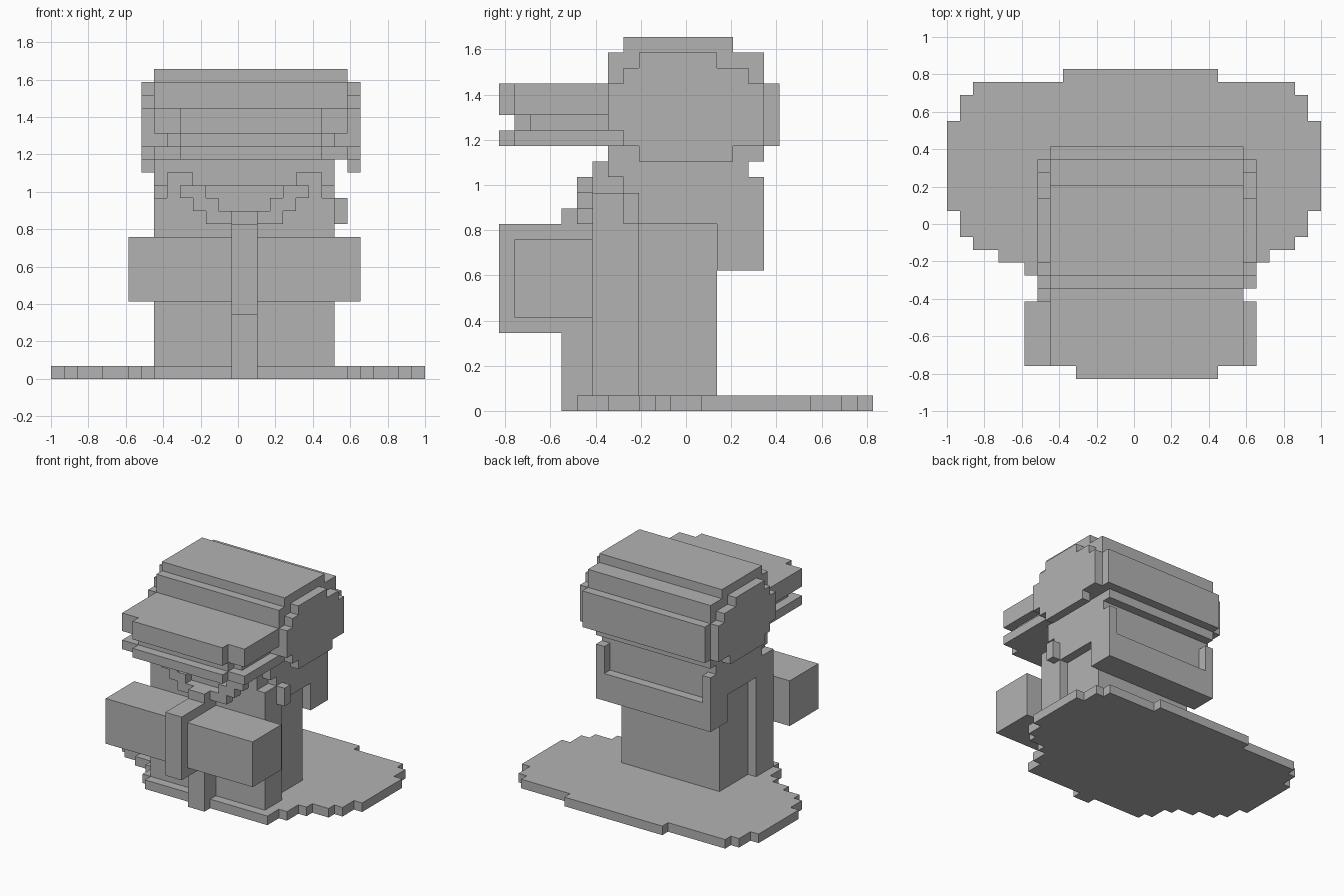
import bpy
import bmesh
from mathutils import Vector

cube = bpy.data.objects.get("Cube")
if cube:
    bpy.data.objects.remove(cube, do_unlink=True)

U = 2 / 29                        # one block
ORIGIN = Vector((-14.5, -12, 0))  # grid corner in blocks

grey = bpy.data.materials.new("plain_grey")
grey.use_nodes = True
grey.diffuse_color = (0.45, 0.45, 0.45, 1)
grey.node_tree.nodes["Principled BSDF"].inputs["Base Color"].default_value = grey.diffuse_color


def stepped(name, rows, lo, hi, place):
    """Extrude a stepped outline. Each row is (start, end, left, right)."""
    right = [p for a, b, l, r in rows for p in ((r, a), (r, b))]
    left = [p for a, b, l, r in reversed(rows) for p in ((l, b), (l, a))]
    bm = bmesh.new()
    verts = [bm.verts.new((ORIGIN + Vector(place(u, v, lo))) * U) for u, v in right + left]
    face = bm.faces.new(verts)
    ext = bmesh.ops.extrude_face_region(bm, geom=[face])
    shift = (Vector(place(0, 0, hi)) - Vector(place(0, 0, lo))) * U
    bmesh.ops.translate(bm, vec=shift,
                        verts=[g for g in ext["geom"] if isinstance(g, bmesh.types.BMVert)])
    bmesh.ops.recalc_face_normals(bm, faces=bm.faces)
    mesh = bpy.data.meshes.new(name)
    bm.to_mesh(mesh)
    bm.free()
    mesh.materials.append(grey)
    obj = bpy.data.objects.new(name, mesh)
    bpy.context.collection.objects.link(obj)
    return obj


def plan(name, z0, z1, *rows):      # rows: y0, y1, x0, x1
    return stepped(name, rows, z0, z1, lambda u, v, w: (u, v, w))


def side(name, x0, x1, *rows):      # rows: z0, z1, y0, y1
    return stepped(name, rows, x0, x1, lambda u, v, w: (w, u, v))


def box(name, x0, x1, y0, y1, z0, z1):
    return plan(name, z0, z1, (y0, y1, x0, x1))


# Ground slab with a rounded, stepped rim
plan("base", 0, 1, (5, 6, 8, 23), (6, 7, 7, 23), (7, 8, 7, 24), (8, 9, 6, 24),
     (9, 10, 4, 25), (10, 11, 2, 27), (11, 13, 1, 28), (13, 20, 0, 29),
     (20, 22, 1, 28), (22, 23, 2, 27), (23, 24, 9, 21))

# Body with narrower rear half, then shoulders and neck
plan("lower_body", 1, 12, (6, 9, 8, 22), (9, 14, 9, 21))
plan("shoulders", 12, 14, (6, 16, 8, 22))
plan("upper_shoulders", 14, 15, (6, 8, 9, 21), (8, 16, 8, 22))
plan("neck", 15, 16, (7, 16, 8, 22))
plan("chin", 16, 17, (7, 17, 8, 22))
box("shoulder_stub", 22, 23, 8, 9, 12, 14)

# Cape on the back, with raised posts at its edges
box("cape", 8, 22, 14, 16, 9, 12)
box("cape_ledge", 8, 22, 16, 17, 9, 12)
for label, x in (("right", 8), ("left", 21)):
    box(label + "_cape_post", x, x + 1, 16, 17, 12, 15)

# Collar points and stepped neckerchief
for label, x in (("right", 9), ("left", 19)):
    box(label + "_collar", x, x + 2, 6, 7, 15, 16)
for i in range(2):
    box("right_scarf_step", 11 - i, 13 - i, 5, 6, 13 + i, 14 + i)
    box("left_scarf_step", 17 + i, 19 + i, 5, 6, 13 + i, 14 + i)
box("scarf_front", 12, 18, 5, 6, 12, 13)
box("scarf_knot", 14, 16, 4, 5, 12, 13)

# Wide box held in front, with a central strap
box("front_box", 6, 24, 1, 6, 6, 11)
side("strap", 14, 16, (0, 5, 4, 6), (5, 12, 0, 6))

# Head and stepped round side discs
side("head", 8, 23, (17, 21, 7, 18), (21, 23, 7, 17), (23, 24, 8, 15))
for label, x in (("right", 7), ("left", 23)):
    side(label + "_head_disc", x, x + 1, (16, 17, 9, 15), (17, 18, 8, 17),
         (18, 21, 7, 17), (21, 22, 8, 16), (22, 23, 9, 14))

# Bill in three layers, the middle one set back
plan("upper_bill", 19, 21, (0, 1, 10, 21), (1, 7, 8, 23))
plan("bill_gap", 18, 19, (1, 2, 10, 21), (2, 7, 9, 22))
plan("lower_bill", 17, 18, (0, 1, 10, 21), (1, 7, 8, 23))
